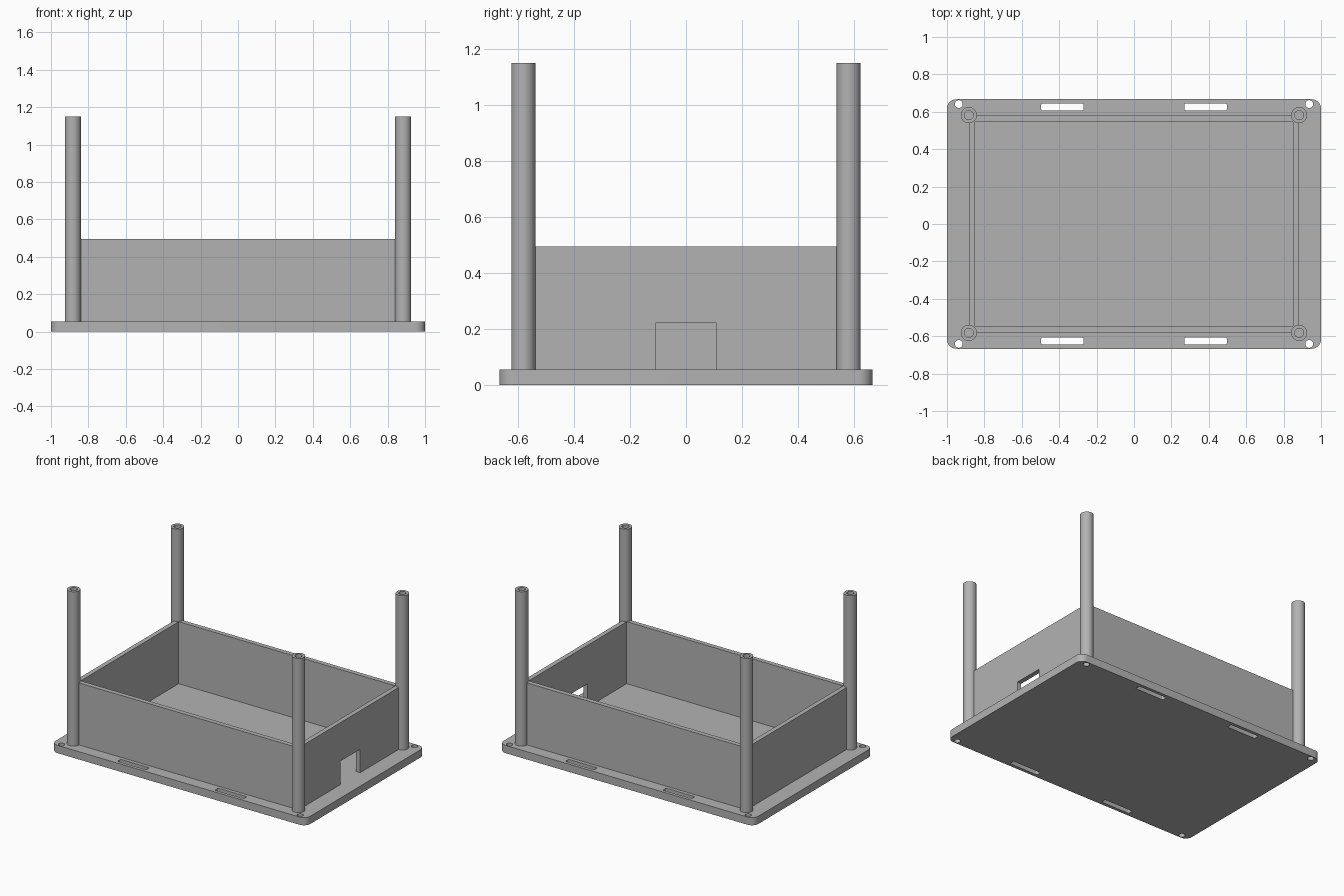
import bpy, bmesh
from math import cos, sin, pi, radians
from mathutils import Matrix

cube = bpy.data.objects.get("Cube")
if cube:
    bpy.data.objects.remove(cube, do_unlink=True)

grey = bpy.data.materials.new("plain_grey")
grey.use_nodes = True
colour = (0.45, 0.45, 0.45, 1)
grey.diffuse_color = colour
grey.node_tree.nodes["Principled BSDF"].inputs["Base Color"].default_value = colour

PLATE_TOP, WALL_TOP, POST_TOP = 0.055, 0.495, 1.15
POST_X, POST_Y, POST_R, BORE_R = 0.883, 0.582, 0.043, 0.024
WALL = 0.033


def circle(x, y, r, n=48):
    return [(x + r * cos(2 * pi * i / n), y + r * sin(2 * pi * i / n)) for i in range(n)]


def rect(x, y, hx, hy, r=0.0, steps=10):
    """Rectangle outline, with rounded corners when r is given."""
    if not r:
        return [(x - hx, y - hy), (x + hx, y - hy), (x + hx, y + hy), (x - hx, y + hy)]
    pts = []
    for k, (sx, sy) in enumerate([(1, 1), (-1, 1), (-1, -1), (1, -1)]):
        for i in range(steps + 1):
            a = (k + i / steps) * pi / 2
            pts.append((x + sx * (hx - r) + r * cos(a), y + sy * (hy - r) + r * sin(a)))
    return pts


def extrude(name, loops, low, high, matrix=Matrix()):
    """Solid from an outline (first loop) with holes (other loops)."""
    curve = bpy.data.curves.new(name + "_profile", "CURVE")
    curve.dimensions, curve.fill_mode = "2D", "BOTH"
    curve.extrude = (high - low) / 2
    for loop in loops:
        spline = curve.splines.new("POLY")
        spline.points.add(len(loop) - 1)
        for point, (x, y) in zip(spline.points, loop):
            point.co = (x, y, 0, 1)
        spline.use_cyclic_u = True
    temp = bpy.data.objects.new(name + "_profile", curve)
    bpy.context.collection.objects.link(temp)
    bpy.context.view_layer.update()
    graph = bpy.context.evaluated_depsgraph_get()
    mesh = bpy.data.meshes.new_from_object(temp.evaluated_get(graph))
    bpy.data.objects.remove(temp, do_unlink=True)
    bpy.data.curves.remove(curve)

    bm = bmesh.new()
    bm.from_mesh(mesh)
    bmesh.ops.remove_doubles(bm, verts=bm.verts, dist=1e-5)
    bm.transform(matrix @ Matrix.Translation((0, 0, (low + high) / 2)))
    bmesh.ops.recalc_face_normals(bm, faces=bm.faces)
    bm.to_mesh(mesh)
    bm.free()
    mesh.name = name
    mesh.materials.clear()
    mesh.materials.append(grey)
    obj = bpy.data.objects.new(name, mesh)
    bpy.context.collection.objects.link(obj)
    bpy.ops.object.select_all(action="DESELECT")
    obj.select_set(True)
    bpy.context.view_layer.objects.active = obj
    bpy.ops.object.shade_smooth_by_angle(angle=radians(30))
    return obj


# Base plate with corner screw holes and strap slots
signs = [(sx, sy) for sx in (-1, 1) for sy in (-1, 1)]
holes = [circle(sx * 0.937, sy * 0.641, 0.021, 32) for sx, sy in signs]
slots = [rect(sx * 0.383, sy * 0.626, 0.113, 0.018, 0.006, 4) for sx, sy in signs]
extrude("base_plate", [rect(0, 0, 1, 0.667, 0.05)] + holes + slots, 0, PLATE_TOP)

# Hollow corner posts
for sx, sy in signs:
    name = ("back" if sy > 0 else "front") + ("_left" if sx > 0 else "_right") + "_post"
    x, y = sx * POST_X, sy * POST_Y
    extrude(name, [circle(x, y, POST_R), circle(x, y, BORE_R, 32)], PLATE_TOP, POST_TOP)

# Long walls and the plain end wall, stopping inside the posts
for name, sy in (("front_wall", -1), ("back_wall", 1)):
    extrude(name, [rect(0, sy * (POST_Y - WALL / 2), POST_X - 0.028, WALL / 2)],
            PLATE_TOP, WALL_TOP)
inner_y = POST_Y - WALL
extrude("right_wall", [rect(-POST_X + WALL / 2, 0, WALL / 2, inner_y)], PLATE_TOP, WALL_TOP)

# End wall with the cable opening, drawn in the yz plane
notch_y, notch_top = 0.109, 0.221
right_half = [(notch_y, notch_top), (notch_y, PLATE_TOP), (inner_y, PLATE_TOP), (inner_y, WALL_TOP)]
outline = right_half + [(-y, z) for y, z in reversed(right_half)]
yz_plane = Matrix(((0, 0, 1, 0), (1, 0, 0, 0), (0, 1, 0, 0), (0, 0, 0, 1)))
extrude("left_wall", [outline], POST_X - WALL, POST_X, yz_plane)
